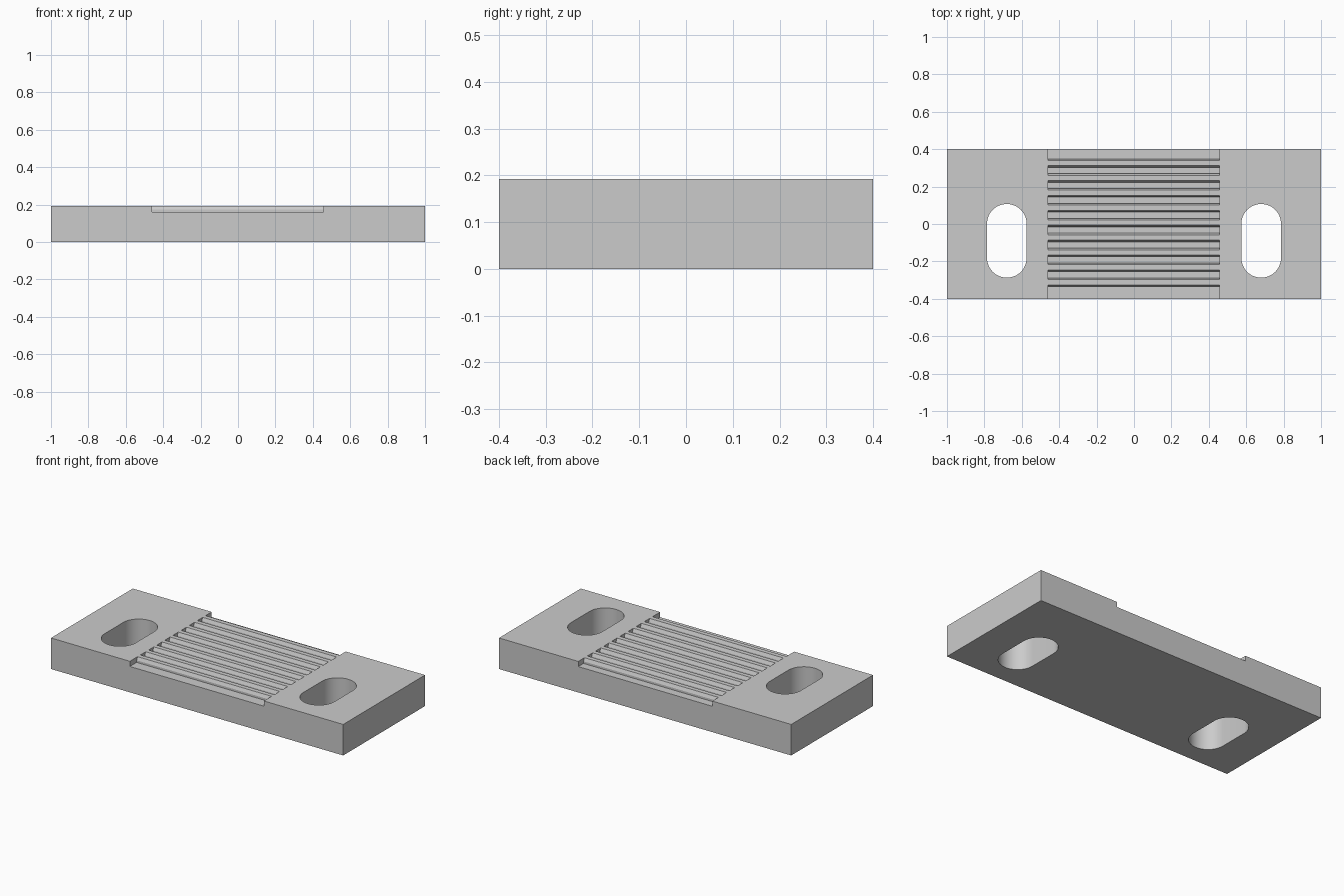
import bpy
import bmesh
from math import cos, sin, pi, radians
from mathutils import Vector

cube = bpy.data.objects.get("Cube")
if cube:
    bpy.data.objects.remove(cube, do_unlink=True)

LENGTH, WIDTH, HEIGHT = 2.0, 0.8, 0.192
FLOOR, SHOULDER = 0.16, 0.173            # groove floor, start of the tooth slope
GROOVE_LEFT, GROOVE_RIGHT = 0.457, -0.46
TEETH, PITCH, FIRST = 9, 0.0796, -0.334  # FIRST is the front foot of the first tooth
TOOTH, SLOPE = 0.046, 0.009
SLOT_X, SLOT_Y, SLOT_R, SLOT_HALF = 0.68, -0.09, 0.106, 0.091


def add_prism(bm, points, direction):
    """Extrude a closed outline along a direction."""
    face = bm.faces.new([bm.verts.new(p) for p in points])
    result = bmesh.ops.extrude_face_region(bm, geom=[face])
    moved = [v for v in result["geom"] if isinstance(v, bmesh.types.BMVert)]
    bmesh.ops.translate(bm, verts=moved, vec=Vector(direction))


def make_object(name, bm):
    bmesh.ops.recalc_face_normals(bm, faces=bm.faces)
    mesh = bpy.data.meshes.new(name)
    bm.to_mesh(mesh)
    bm.free()
    obj = bpy.data.objects.new(name, mesh)
    bpy.context.collection.objects.link(obj)
    return obj


# Solid plate
bm = bmesh.new()
x, y = LENGTH / 2, WIDTH / 2
add_prism(bm, [(-x, -y, 0), (x, -y, 0), (x, y, 0), (-x, y, 0)], (0, 0, HEIGHT))
plate = make_object("clamp_plate", bm)

# Rounded mounting slots
bm = bmesh.new()
STEPS = 24
for side in (-1, 1):
    outline = []
    for end in (0, 1):
        centre = SLOT_Y + SLOT_HALF * (1 - 2 * end)
        for i in range(STEPS + 1):
            a = pi * (end + i / STEPS)
            outline.append((side * SLOT_X + SLOT_R * cos(a),
                            centre + SLOT_R * sin(a), -0.1))
    add_prism(bm, outline, (0, 0, 0.5))
slot_cutter = make_object("slot_cutter", bm)

# Grooves between the teeth, open at the front and back edges
bm = bmesh.new()
top = HEIGHT + 0.02
for i in range(TEETH + 1):
    start = FIRST + (i - 1) * PITCH + TOOTH
    stop = FIRST + i * PITCH
    if i == 0:
        front = [(-y - 0.1, top), (-y - 0.1, FLOOR)]
    else:
        front = [(start - SLOPE, top), (start - SLOPE, HEIGHT),
                 (start, SHOULDER), (start, FLOOR)]
    if i == TEETH:
        back = [(y + 0.1, FLOOR), (y + 0.1, top)]
    else:
        back = [(stop, FLOOR), (stop, SHOULDER),
                (stop + SLOPE, HEIGHT), (stop + SLOPE, top)]
    add_prism(bm, [(GROOVE_RIGHT, py, pz) for py, pz in front + back],
              (GROOVE_LEFT - GROOVE_RIGHT, 0, 0))
groove_cutter = make_object("groove_cutter", bm)

# Cut the plate
bpy.ops.object.select_all(action='DESELECT')
plate.select_set(True)
bpy.context.view_layer.objects.active = plate
for cutter in (slot_cutter, groove_cutter):
    cutter.hide_render = True
    mod = plate.modifiers.new(cutter.name, 'BOOLEAN')
    mod.operation = 'DIFFERENCE'
    mod.solver = 'EXACT'
    mod.object = cutter
    bpy.ops.object.modifier_apply(modifier=mod.name)
    bpy.data.objects.remove(cutter, do_unlink=True)

# Single grey finish
grey = bpy.data.materials.new("light_grey")
grey.use_nodes = True
colour = (0.6, 0.6, 0.6, 1)
grey.diffuse_color = colour
grey.node_tree.nodes["Principled BSDF"].inputs["Base Color"].default_value = colour
plate.data.materials.clear()
plate.data.materials.append(grey)
bpy.ops.object.shade_smooth_by_angle(angle=radians(20))
